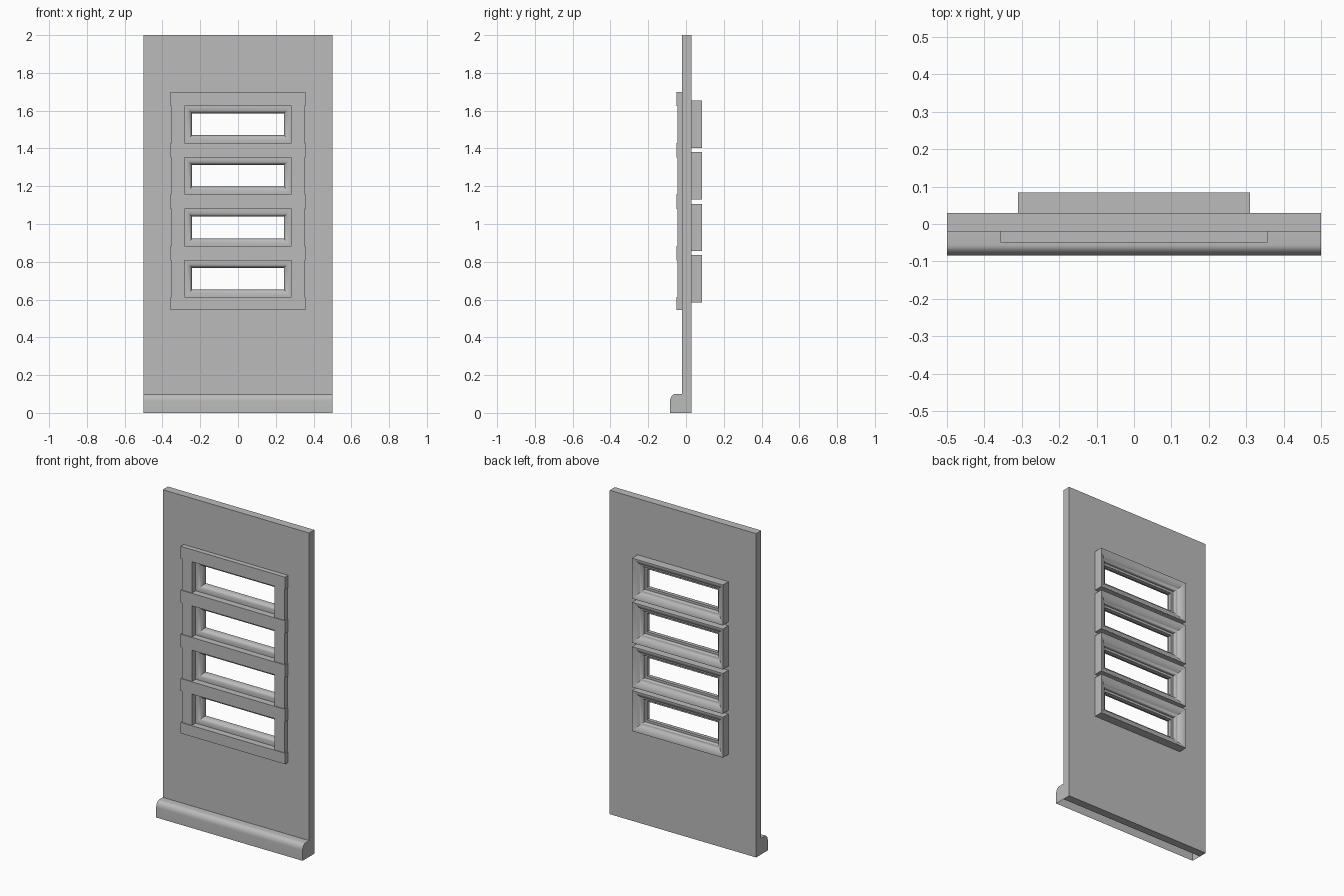
import bpy, bmesh
from math import sin, cos, pi, radians

cube = bpy.data.objects.get("Cube")
if cube:
    bpy.data.objects.remove(cube, do_unlink=True)

grey = bpy.data.materials.new("plain grey")
grey.use_nodes = True
colour = (0.5, 0.5, 0.5, 1)
grey.diffuse_color = colour
grey.node_tree.nodes["Principled BSDF"].inputs["Base Color"].default_value = colour

# Shared layout: window centres and half sizes of the clear opening
CENTRES = [0.71, 0.981, 1.255, 1.5275]
HALF_X, HALF_Z = 0.2425, 0.0575
HOLE = 0.04                      # wall hole margin around the clear opening
FRONT, BACK = -0.02, 0.03        # wall faces


def finish(name, bm, smooth=False):
    bmesh.ops.recalc_face_normals(bm, faces=bm.faces[:])
    mesh = bpy.data.meshes.new(name)
    bm.to_mesh(mesh)
    bm.free()
    mesh.materials.append(grey)
    obj = bpy.data.objects.new(name, mesh)
    bpy.context.collection.objects.link(obj)
    if smooth:
        bpy.ops.object.select_all(action='DESELECT')
        obj.select_set(True)
        bpy.context.view_layer.objects.active = obj
        bpy.ops.object.shade_smooth_by_angle(angle=radians(40))
    return obj


def box(name, x0, x1, y0, y1, z0, z1):
    bm = bmesh.new()
    bmesh.ops.create_cube(bm, size=1)
    for v in bm.verts:
        v.co = ((x0 + x1) / 2 + v.co.x * (x1 - x0),
                (y0 + y1) / 2 + v.co.y * (y1 - y0),
                (z0 + z1) / 2 + v.co.z * (z1 - z0))
    return finish(name, bm)


def quarter(cx, cy, rx, ry, start, end, steps=8):
    """Points along an elliptical arc."""
    angles = [start + (end - start) * i / steps for i in range(steps + 1)]
    return [(cx + rx * cos(a), cy + ry * sin(a)) for a in angles]


def mitred_frame(name, profile, cz):
    """Sweep a closed (margin, y) profile around a window opening."""
    bm = bmesh.new()
    rings = []
    for margin, y in profile:
        hx, hz = HALF_X + margin, HALF_Z + margin
        rings.append([bm.verts.new((sx * hx, y, cz + sz * hz))
                      for sx, sz in ((-1, -1), (1, -1), (1, 1), (-1, 1))])
    for i, ring in enumerate(rings):
        nxt = rings[(i + 1) % len(rings)]
        for k in range(4):
            j = (k + 1) % 4
            bm.faces.new((ring[k], ring[j], nxt[j], nxt[k]))
    return finish(name, bm, True)


# Wall slab with a hole for each window
hole_x = HALF_X + HOLE
hole_z = HALF_Z + HOLE
xs = [-0.5, -hole_x, hole_x, 0.5]
zs = [0] + [c + s * hole_z for c in CENTRES for s in (-1, 1)] + [2]
bm = bmesh.new()
grid = [[bm.verts.new((x, FRONT, z)) for x in xs] for z in zs]
for r in range(len(zs) - 1):
    for c in range(3):
        if c == 1 and r % 2 == 1:
            continue
        bm.faces.new((grid[r][c], grid[r][c + 1], grid[r + 1][c + 1], grid[r + 1][c]))
extruded = bmesh.ops.extrude_face_region(bm, geom=bm.faces[:], use_keep_orig=True)
for v in extruded["geom"]:
    if isinstance(v, bmesh.types.BMVert):
        v.co.y = BACK
finish("wall_panel", bm)

# Front surround: two stiles and slightly prouder rails
bottom, top = 0.545, 1.70
for side, label in ((1, "left"), (-1, "right")):
    a, b = sorted((side * hole_x, side * 0.351))
    box(label + "_stile", a, b, -0.046, FRONT, bottom + 0.01, top - 0.01)
edges = [bottom] + zs[1:-1] + [top]
for i in range(0, len(edges), 2):
    box("rail_%d" % (i // 2 + 1), -0.357, 0.357, -0.05, FRONT, edges[i], edges[i + 1])

# Moulded window frames: rounded front lip, stepped and sloped back casing
profile = [(HOLE, -0.01), (0.03, -0.01)]
profile += quarter(0.03, 0.02, 0.03, 0.03, -pi / 2, -pi)
profile += [(0, 0.035), (0.014, 0.035), (0.014, 0.045)]
profile += quarter(0.026, 0.045, 0.012, 0.01, pi, pi / 2, 5)
profile += [(0.032, 0.06), (0.062, 0.084), (0.0675, 0.084), (0.0675, BACK), (HOLE, BACK)]
for i, cz in enumerate(CENTRES):
    mitred_frame("window_frame_%d" % (i + 1), profile, cz)

# Rounded base moulding, open underneath
section = [(FRONT, 0.0), (-0.084, 0.0)]
section += quarter(-0.056, 0.062, 0.028, 0.038, pi, pi / 2)
section += [(FRONT, 0.1)]
bm = bmesh.new()
ends = [[bm.verts.new((x, y, z)) for y, z in section] for x in (-0.5, 0.5)]
for end in ends:
    bm.faces.new(end)
for i in range(1, len(section)):
    j = (i + 1) % len(section)
    bm.faces.new((ends[0][i], ends[0][j], ends[1][j], ends[1][i]))
finish("base_moulding", bm, True)
